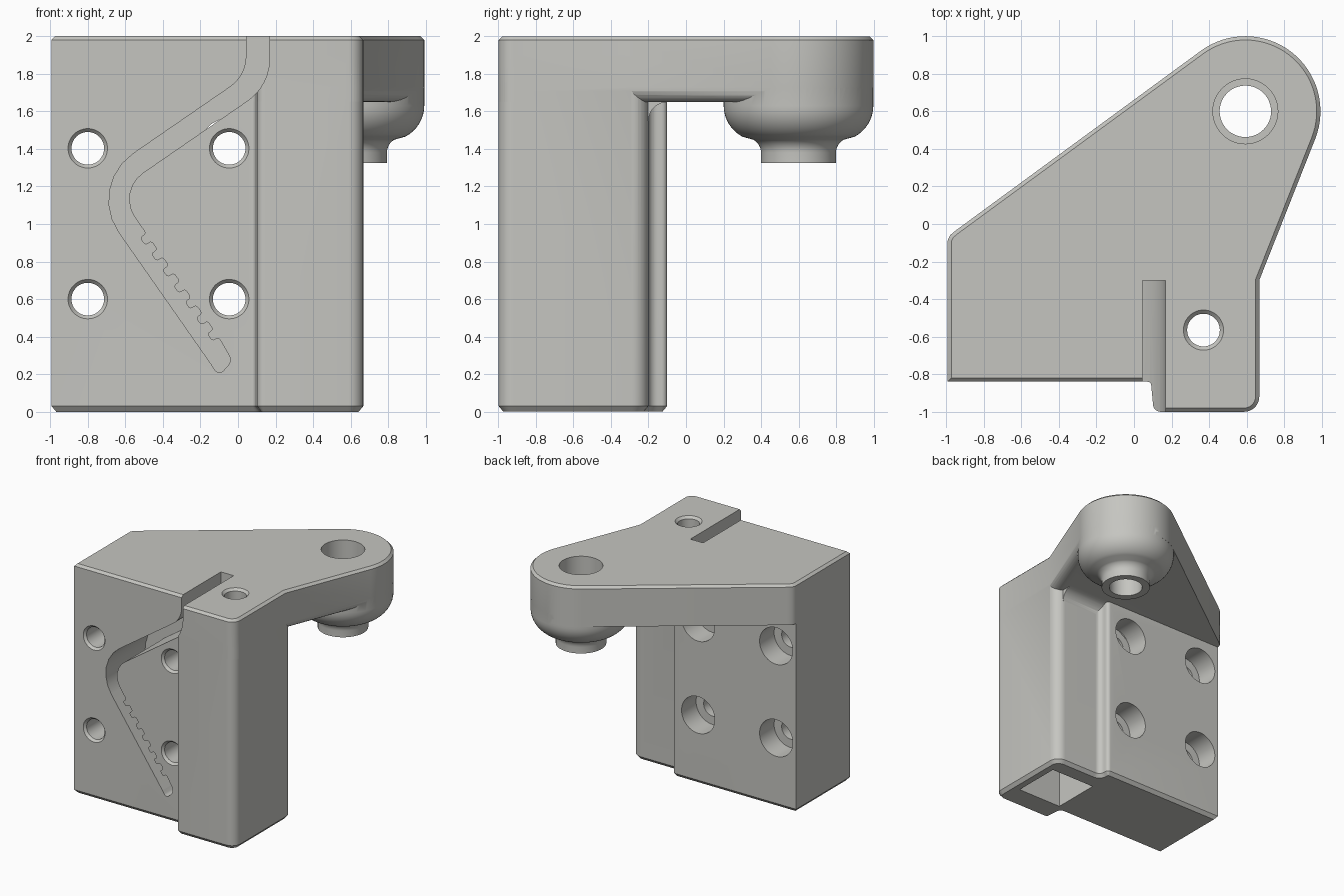
import bpy, bmesh, math
from mathutils import Vector

if "Cube" in bpy.data.objects:
    bpy.data.objects.remove(bpy.data.objects["Cube"])

grey = bpy.data.materials.new("warm_light_grey")
grey.diffuse_color = (0.56, 0.56, 0.53, 1)
grey.use_nodes = True
grey.node_tree.nodes["Principled BSDF"].inputs["Base Color"].default_value = grey.diffuse_color


def rounded(corners, steps=8):
    """Polygon from (x, y, radius) corners with filleted corners."""
    out = []
    n = len(corners)
    for i, (x, y, r) in enumerate(corners):
        p = Vector((x, y))
        if r == 0:
            out.append(p)
            continue
        a = (Vector(corners[i - 1][:2]) - p).normalized()
        b = (Vector(corners[(i + 1) % n][:2]) - p).normalized()
        half = a.angle(b) / 2
        c = p + (a + b).normalized() * (r / math.sin(half))
        s = p + a * (r / math.tan(half)) - c
        e = p + b * (r / math.tan(half)) - c
        sweep = s.angle_signed(e)
        for k in range(steps + 1):
            t = -sweep * k / steps
            out.append(c + Vector((s.x * math.cos(t) - s.y * math.sin(t),
                                   s.x * math.sin(t) + s.y * math.cos(t))))
    return out


def inset(pts, d, where):
    """Move a counter-clockwise outline inwards."""
    out = []
    for i, p in enumerate(pts):
        a = (p - pts[i - 1]).normalized()
        b = (pts[(i + 1) % len(pts)] - p).normalized()
        na, nb = Vector((-a.y, a.x)), Vector((-b.y, b.x))
        move = (na + nb) * (d / (1 + na.dot(nb)))
        out.append(p + move if where(p) else p.copy())
    return out


def make(name, bm):
    bmesh.ops.recalc_face_normals(bm, faces=bm.faces)
    me = bpy.data.meshes.new(name)
    bm.to_mesh(me)
    bm.free()
    me.materials.append(grey)
    ob = bpy.data.objects.new(name, me)
    bpy.context.collection.objects.link(ob)
    return ob


def prism(name, pts, levels, along_y=False):
    """Stack outlines; levels are (height, inset[, vertex rule])."""
    bm = bmesh.new()
    rings = []
    for h, d, *rule in levels:
        ring = inset(pts, d, rule[0] if rule else lambda p: True) if d else pts
        rings.append([bm.verts.new((p.x, h, p.y) if along_y else (p.x, p.y, h)) for p in ring])
    n = len(pts)
    for lo, hi in zip(rings, rings[1:]):
        for i in range(n):
            bm.faces.new((lo[i], lo[(i + 1) % n], hi[(i + 1) % n], hi[i]))
    bm.faces.new(rings[0])
    bm.faces.new(rings[-1])
    return make(name, bm)


def lathe(name, profile, u, v, along_y=False, seg=48):
    """Solid of revolution from (radius, height) points."""
    bm = bmesh.new()
    rings = []
    for r, h in profile:
        ring = []
        for k in range(seg):
            t = 2 * math.pi * k / seg
            a, b = u + r * math.cos(t), v + r * math.sin(t)
            ring.append(bm.verts.new((a, h, b) if along_y else (a, b, h)))
        rings.append(ring)
    for lo, hi in zip(rings, rings[1:]):
        for i in range(seg):
            bm.faces.new((lo[i], lo[(i + 1) % seg], hi[(i + 1) % seg], hi[i]))
    bm.faces.new(rings[0])
    bm.faces.new(rings[-1])
    return make(name, bm)


def combine(target, other, op):
    bpy.context.view_layer.objects.active = target
    m = target.modifiers.new(op, "BOOLEAN")
    m.operation, m.object, m.solver = op, other, "EXACT"
    bpy.ops.object.modifier_apply(modifier=m.name)
    bpy.data.objects.remove(other)


# Wall and post
L, R = -0.993, 0.667
front = [(L, -0.84, 0), (0.09, -0.84, 0.02), (0.105, -1, 0.04), (R, -1, 0.08)]
body = rounded(front + [(R, -0.2, 0.09), (0.2, -0.2, 0.05), (0.2, -0.1, 0.03), (L, -0.1, 0)])
bracket = prism("bracket", body, [(0, 0.025), (0.03, 0), (1.9, 0)])

# Top arm: outline tangent to the round end
C, rad = Vector((0.593, 0.6)), 0.4


def tangent(p, side):
    d = Vector(p) - C
    return math.atan2(d.y, d.x) + side * math.acos(rad / d.length)


a0 = tangent((R, -0.3), 1)
a1 = tangent((-0.95, -0.035), -1) % (2 * math.pi)
arc = [C + rad * Vector((math.cos(a0 + (a1 - a0) * k / 32), math.sin(a0 + (a1 - a0) * k / 32)))
       for k in range(33)]
outline = rounded(front + [(R, -0.3, 0)] + [(p.x, p.y, 0) for p in arc]
                  + [(-0.95, -0.035, 0), (-0.98, -0.06, 0), (L, -0.09, 0)])
right_side = lambda p: p.x > 0.6 and p.y > -0.5
roll = [(1.65 + 0.08 * (1 - math.cos(t)), 0.08 * (1 - math.sin(t)), right_side)
        for t in [math.pi / 2 * k / 6 for k in range(6)]]
arm = prism("arm", outline, roll + [(1.73, 0), (1.98, 0), (2, 0.02)])
combine(bracket, arm, "UNION")

# Fillet between the post and the underside of the arm
prof = [Vector((-0.25, 1.7)), Vector((-0.25, 1.55))]
prof += [Vector((-0.1 - 0.1 * math.cos(t), 1.55 + 0.1 * math.sin(t)))
         for t in [math.pi / 2 * k / 8 for k in range(9)]] + [Vector((-0.1, 1.7))]
bm = bmesh.new()
ends = [[bm.verts.new((x, p.x, p.y)) for p in prof] for x in (0.15, 0.6)]
for i in range(len(prof)):
    j = (i + 1) % len(prof)
    bm.faces.new((ends[0][i], ends[0][j], ends[1][j], ends[1][i]))
bm.faces.new(ends[0])
bm.faces.new(ends[1])
combine(bracket, make("post_fillet", bm), "UNION")

# Round boss with a narrow neck
curve = [(0.2, 1.325), (0.2, 1.38)]
curve += [(0.28 - 0.08 * math.cos(t), 1.38 + 0.08 * math.sin(t))
          for t in [math.radians(60) * k / 6 for k in range(1, 7)]]
curve += [(0.2 + 0.199 * math.sin(t), 1.63 - 0.19 * math.cos(t))
          for t in [math.radians(15 + 75 * k / 10) for k in range(2, 11)]]
combine(bracket, lathe("boss", curve + [(0.399, 1.95)], C.x, C.y, seg=64), "UNION")

# Stepped hole through the boss
combine(bracket, lathe("boss_hole", [(0.137, 1.2), (0.137, 1.5), (0.173, 1.5), (0.173, 2.1)],
                       C.x, C.y), "DIFFERENCE")

# Square pocket in the post, and the round hole above it
px, py, h = 0.37, -0.565, 0.215
square = [Vector((px + sx * h, py + sy * h)) for sx, sy in ((-1, -1), (1, -1), (1, 1), (-1, 1))]
combine(bracket, prism("post_pocket", square, [(-0.1, 0), (1.7, 0)]), "DIFFERENCE")
combine(bracket, lathe("post_hole", [(0.087, 1.6), (0.087, 1.98), (0.107, 2.0), (0.107, 2.1)],
                       px, py), "DIFFERENCE")

# Four screw holes, chamfered in front and counterbored behind
for x in (-0.8, -0.047):
    for z in (0.6, 1.403):
        combine(bracket, lathe("screw_hole", [(0.105, -0.9), (0.105, -0.84), (0.087, -0.82),
                               (0.087, -0.3), (0.16, -0.3), (0.16, 0.0)], x, z, True), "DIFFERENCE")

# Toothed cable groove, open at the top
start, end = Vector((-0.046, 0.316)), Vector((-0.56, 1.05))
along = (end - start).normalized()
inward = Vector((-along.y, along.x))
groove = [(0.045, 2.1, 0), (0.045, 1.79, 0.2), (-0.807, 1.203, 0.3),
          (-0.14, 0.25, 0.05), (-0.105, 0.19, 0.03), (-0.03, 0.27, 0.05)]
for k in range(7):
    for s, d in ((0.1, 0), (0.1, 0.04), (0.15, 0.04), (0.15, 0)):
        p = start + along * (s + k * 0.104) + inward * d
        groove.append((p.x, p.y, 0.015))
groove += [(-0.647, 1.175, 0.17), (0.168, 1.737, 0.27), (0.168, 2.1, 0)]
combine(bracket, prism("cable_groove", rounded(groove, 6), [(-1.2, 0), (-0.3, 0)], True),
        "DIFFERENCE")

# Smooth the curved faces
bpy.ops.object.select_all(action="DESELECT")
bracket.select_set(True)
bpy.context.view_layer.objects.active = bracket
bpy.ops.object.shade_smooth_by_angle(angle=math.radians(28))
